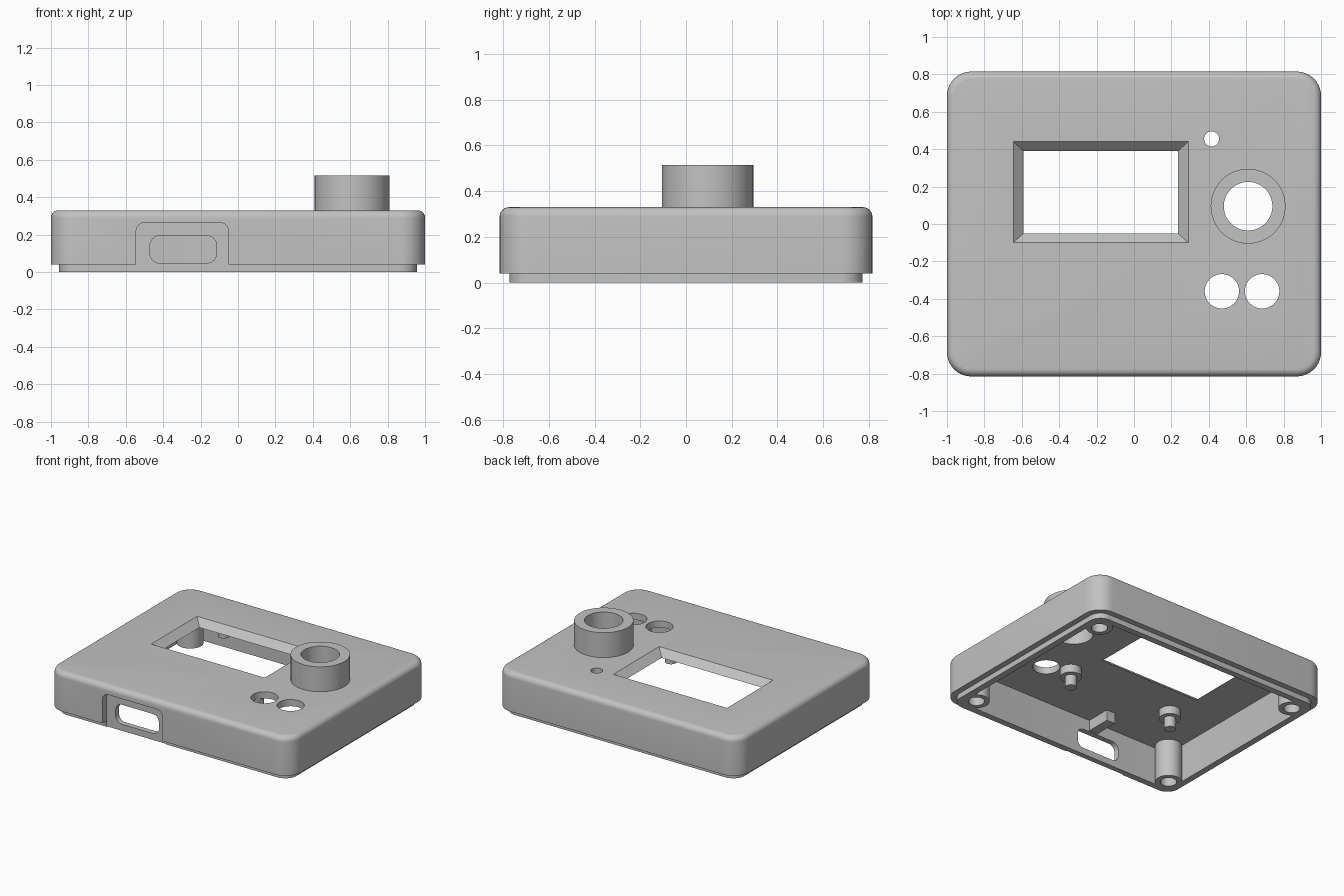
import bpy
import bmesh
from math import sin, cos, pi, radians
from mathutils import Matrix, Vector

if "Cube" in bpy.data.objects:
    bpy.data.objects.remove(bpy.data.objects["Cube"], do_unlink=True)

GREY = (0.54, 0.54, 0.54, 1)
plastic = bpy.data.materials.new("grey_plastic")
plastic.use_nodes = True
plastic.diffuse_color = GREY
plastic.node_tree.nodes["Principled BSDF"].inputs["Base Color"].default_value = GREY

FLOOR, RIM, CEILING, TOP = 0, 0.04, 0.28, 0.33


def finish(name, bm, smooth=True):
    bmesh.ops.remove_doubles(bm, verts=bm.verts, dist=1e-5)
    bmesh.ops.recalc_face_normals(bm, faces=bm.faces)
    mesh = bpy.data.meshes.new(name)
    bm.to_mesh(mesh)
    bm.free()
    mesh.materials.append(plastic)
    obj = bpy.data.objects.new(name, mesh)
    bpy.context.collection.objects.link(obj)
    if smooth:
        smooth_shade(obj)
    return obj


def smooth_shade(obj):
    bpy.ops.object.select_all(action='DESELECT')
    obj.select_set(True)
    bpy.context.view_layer.objects.active = obj
    bpy.ops.object.shade_smooth_by_angle(angle=radians(30))


def rounded_rect(hx, hy, r, steps=10):
    """Outline of a rectangle with rounded corners, centred on the origin."""
    points = []
    for k, (sx, sy) in enumerate([(1, 1), (-1, 1), (-1, -1), (1, -1)]):
        for i in range(steps + 1):
            a = (k + i / steps) * pi / 2
            points.append((sx * (hx - r) + r * cos(a), sy * (hy - r) + r * sin(a)))
    return points


def loft(name, rings, matrix=Matrix(), smooth=False):
    """Skin (outline, height) rings and cap both ends."""
    bm = bmesh.new()
    loops = [[bm.verts.new(matrix @ Vector((x, y, z))) for x, y in outline]
             for outline, z in rings]
    for a, b in zip(loops, loops[1:]):
        for i in range(len(a)):
            j = (i + 1) % len(a)
            bm.faces.new((a[i], a[j], b[j], b[i]))
    bm.faces.new(loops[0])
    bm.faces.new(loops[-1])
    return finish(name, bm, smooth)


def lathe(name, profile, x, y, closed=False, smooth=True):
    """Spin an (radius, z) profile round a vertical axis at x, y."""
    bm = bmesh.new()
    verts = [bm.verts.new((x + r, y, z)) for r, z in profile]
    pairs = list(zip(verts, verts[1:])) + ([(verts[-1], verts[0])] if closed else [])
    edges = [bm.edges.new(p) for p in pairs]
    bmesh.ops.spin(bm, geom=verts + edges, cent=(x, y, 0), axis=(0, 0, 1),
                   angle=2 * pi, steps=48)
    return finish(name, bm, smooth)


def cut(target, cutter):
    cutter.hide_render = True
    bpy.context.view_layer.objects.active = target
    mod = target.modifiers.new("cut", 'BOOLEAN')
    mod.operation, mod.solver, mod.object = 'DIFFERENCE', 'EXACT', cutter
    bpy.ops.object.modifier_apply(modifier=mod.name)
    bpy.data.objects.remove(cutter, do_unlink=True)


# Hollow shell: ceiling, inner wall, stepped lip, outer wall, rounded top edge
HX, HY, CORNER, EDGE = 1.0, 0.815, 0.13, 0.04


def inset(d):
    return rounded_rect(HX - d, HY - d, CORNER - d * 0.9)


rings = [(inset(0.09), CEILING), (inset(0.09), FLOOR), (inset(0.043), FLOOR),
         (inset(0.043), RIM), (inset(0), RIM)]
for i in range(7):
    a = i / 6 * pi / 2
    rings.append((inset(EDGE * (1 - cos(a))), TOP - EDGE + EDGE * sin(a)))
shell = loft("case_shell", rings)

# Display window with sloping sides
wx, wy = -0.1775, 0.17
slope = [((0.402, 0.21), 0.27), ((0.4785, 0.28), 0.34)]
cut(shell, loft("window_cutter",
                [([(wx + sx * h[0], wy + sy * h[1])
                   for sx, sy in [(1, 1), (-1, 1), (-1, -1), (1, -1)]], z)
                 for h, z in slope]))

# Round openings: two buttons, indicator light, collar bore
DIAL = (0.61, 0.095)
for x, y, r in [(0.47, -0.36, 0.092), (0.685, -0.36, 0.092),
                (0.415, 0.455, 0.04), (*DIAL, 0.13)]:
    cut(shell, lathe("hole_cutter", [(0, 0.2), (r, 0.2), (r, 0.4), (0, 0.4)], x, y,
                     smooth=False))


# Front port: outer recess, then the slot through the wall
def front_cutter(x0, x1, z0, z1, r, depth):
    stand = Matrix.Translation(((x0 + x1) / 2, 0, (z0 + z1) / 2)) @ Matrix.Rotation(pi / 2, 4, 'X')
    outline = rounded_rect((x1 - x0) / 2, (z1 - z0) / 2, r)
    return loft("port_cutter", [(outline, depth), (outline, 1)], stand)


cut(shell, front_cutter(-0.545, -0.05, -0.3, 0.265, 0.05, 0.765))
cut(shell, front_cutter(-0.47, -0.115, 0.048, 0.193, 0.05, 0.6))
smooth_shade(shell)

# Raised collar on top
lathe("dial_collar", [(0.13, TOP), (0.2, TOP), (0.2, 0.515), (0.13, 0.515)],
      *DIAL, closed=True)

# Corner screw posts with blind holes
for side, sx in (("left", 1), ("right", -1)):
    for end, sy in (("back", 1), ("front", -1)):
        lathe(f"screw_post_{end}_{side}",
              [(0, 0.29), (0.09, 0.29), (0.09, FLOOR), (0.055, FLOOR),
               (0.055, 0.2), (0, 0.2)], sx * 0.845, sy * 0.645)

# Display standoffs with locating pins
for side, x in (("left", 0.32), ("right", -0.55)):
    for end, y in (("back", 0.62), ("front", -0.28)):
        lathe(f"standoff_{end}_{side}",
              [(0, 0.29), (0.073, 0.29), (0.073, 0.22), (0.04, 0.22),
               (0.04, 0.14), (0, 0.14)], x, y)

# Small rib above the port
rib = [(-0.285, -0.74), (-0.215, -0.74), (-0.215, -0.54), (-0.285, -0.54)]
loft("port_rib", [(rib, 0.2), (rib, 0.29)])
